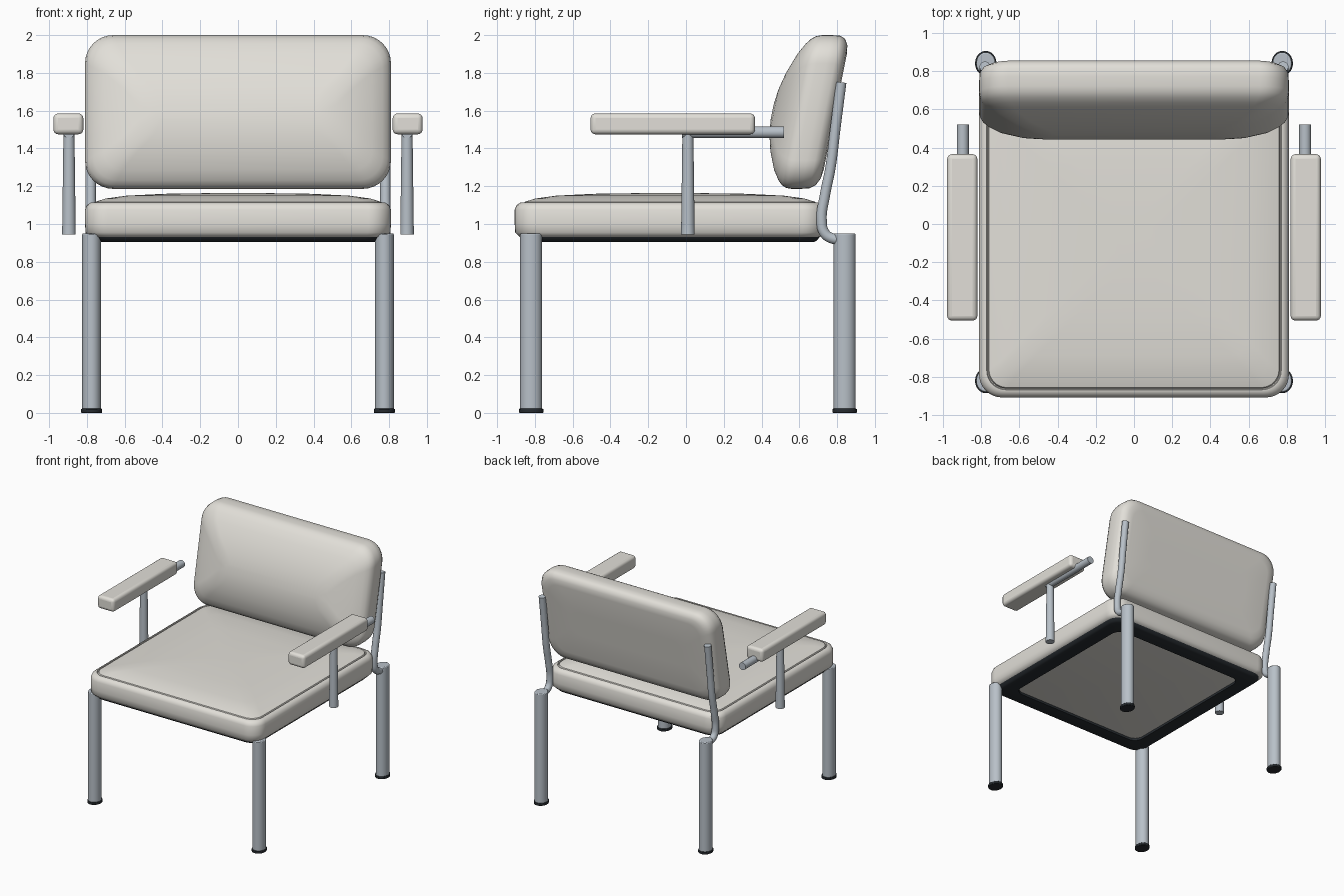
import bpy, bmesh, math
from mathutils import Vector

if "Cube" in bpy.data.objects:
    bpy.data.objects.remove(bpy.data.objects["Cube"])


def material(name, rgb):
    m = bpy.data.materials.new(name)
    m.diffuse_color = (*rgb, 1)
    m.use_nodes = True
    m.node_tree.nodes["Principled BSDF"].inputs["Base Color"].default_value = m.diffuse_color
    return m


FABRIC = material("fabric", (0.76, 0.74, 0.69))
METAL = material("metal", (0.48, 0.53, 0.58))
BLACK = material("black", (0.02, 0.025, 0.03))


def finish(ob, mat, angle=40):
    ob.data.materials.append(mat)
    bpy.ops.object.select_all(action='DESELECT')
    ob.select_set(True)
    bpy.context.view_layer.objects.active = ob
    bpy.ops.object.shade_smooth_by_angle(angle=math.radians(angle))
    return ob


def rounded_rect(a, b, r, seg=8):
    r = min(r, a * 0.95, b * 0.95)
    pts = []
    for k, (sx, sy) in enumerate([(1, 1), (-1, 1), (-1, -1), (1, -1)]):
        for i in range(seg + 1):
            t = math.pi / 2 * (k + i / seg)
            pts.append((sx * (a - r) + r * math.cos(t), sy * (b - r) + r * math.sin(t)))
    return pts


def layered(name, a, b, r, layers, place, mat, caps=True, angle=40):
    """Stack inset rounded rectangles: layers are (height, inset)."""
    bm = bmesh.new()
    rings = []
    for h, i in layers:
        outline = rounded_rect(a - i, b - i, max(r - i * 0.5, 0.08))
        rings.append([bm.verts.new(place(u, v, h)) for u, v in outline])
    n = len(rings[0])
    for lo, hi in zip(rings, rings[1:]):
        for j in range(n):
            bm.faces.new((lo[j], lo[(j + 1) % n], hi[(j + 1) % n], hi[j]))
    if caps:
        bm.faces.new(rings[0])
        bm.faces.new(rings[-1])
    bmesh.ops.recalc_face_normals(bm, faces=bm.faces)
    me = bpy.data.meshes.new(name)
    bm.to_mesh(me)
    bm.free()
    ob = bpy.data.objects.new(name, me)
    bpy.context.collection.objects.link(ob)
    return finish(ob, mat, angle)


def rod(name, p, q, r1, r2, mat, scale=(1, 1), bevel=0.0):
    p, q = Vector(p), Vector(q)
    bpy.ops.mesh.primitive_cone_add(vertices=32, radius1=r1, radius2=r2,
                                    depth=(q - p).length, location=(p + q) / 2)
    ob = bpy.context.object
    ob.name = name
    ob.rotation_euler = (q - p).to_track_quat('Z', 'Y').to_euler()
    ob.scale = (*scale, 1)
    if bevel:
        m = ob.modifiers.new("bevel", 'BEVEL')
        m.width, m.segments = bevel, 2
    return finish(ob, mat)


# seat cushion with stitched seam and domed top
def seat_place(u, v, h):
    return (u, v - 0.085, h)


layered("seat", 0.81, 0.822, 0.12,
        [(0.925, 0.06), (0.932, 0.025), (0.955, 0.003), (1.0, 0), (1.075, 0),
         (1.1, 0.01), (1.113, 0.03), (1.114, 0.04), (1.104, 0.043), (1.104, 0.047),
         (1.117, 0.052), (1.135, 0.11), (1.15, 0.22), (1.16, 0.42), (1.164, 0.7)],
        seat_place, FABRIC, angle=50)

# dark frame under the seat
layered("seat_frame", 0.81, 0.822, 0.12,
        [(0.95, 0.022), (0.93, 0.03), (0.912, 0.045), (0.905, 0.06),
         (0.905, 0.17), (0.93, 0.17)], seat_place, BLACK, caps=False)


# reclined back cushion, depth measured forward from the back plane
def back_place(u, v, d):
    return (u, 0.79 + 0.2 * v - d, 1.593 + v)


layered("backrest", 0.81, 0.407, 0.15,
        [(0.0, 0.3), (0.0, 0.1), (0.006, 0.055), (0.025, 0.02), (0.055, 0.003),
         (0.1, 0), (0.15, 0), (0.18, 0.005), (0.205, 0.02), (0.228, 0.045),
         (0.262, 0.1), (0.302, 0.2), (0.325, 0.29), (0.334, 0.37)],
        back_place, FABRIC, angle=60)

for side, s in (("left", -1), ("right", 1)):
    # legs and rubber feet
    for end, y in (("front", -0.82), ("back", 0.84)):
        x = s * 0.775
        rod(f"{end}_leg_{side}", (x, y, 0.015), (x, y, 0.95), 0.05, 0.05,
            METAL, (1, 1.16), 0.006)
        rod(f"{end}_foot_{side}", (x, y, 0), (x, y, 0.022), 0.056, 0.056,
            BLACK, (1, 1.16), 0.004)

    # bent tube carrying the backrest
    cu = bpy.data.curves.new(f"back_support_{side}", 'CURVE')
    cu.dimensions = '3D'
    cu.bevel_depth, cu.bevel_resolution = 0.028, 5
    cu.resolution_u, cu.use_fill_caps = 8, True
    path = [(0.83, 0.92), (0.78, 0.922), (0.735, 0.95), (0.718, 1.02),
            (0.735, 1.15), (0.765, 1.3), (0.79, 1.5), (0.822, 1.75)]
    sp = cu.splines.new('BEZIER')
    sp.bezier_points.add(len(path) - 1)
    for bp, (y, z) in zip(sp.bezier_points, path):
        bp.co = (s * 0.78, y, z)
        bp.handle_left_type = bp.handle_right_type = 'AUTO'
    cu.materials.append(METAL)
    bpy.context.collection.objects.link(bpy.data.objects.new(cu.name, cu))

    # armrest: post, rail and pad
    x = s * 0.895
    rod(f"arm_post_{side}", (x, 0.01, 0.945), (x, 0.01, 1.49), 0.036, 0.029, METAL)
    rod(f"arm_rail_{side}", (x, -0.02, 1.486), (x, 0.52, 1.486), 0.031, 0.031, METAL)
    bpy.ops.mesh.primitive_cube_add(size=1, location=(x + s * 0.003, -0.07, 1.53))
    pad = bpy.context.object
    pad.name = f"arm_pad_{side}"
    pad.scale = (0.158, 0.87, 0.11)
    bpy.ops.object.transform_apply(location=False, rotation=False, scale=True)
    m = pad.modifiers.new("bevel", 'BEVEL')
    m.width, m.segments = 0.025, 4
    finish(pad, FABRIC)
